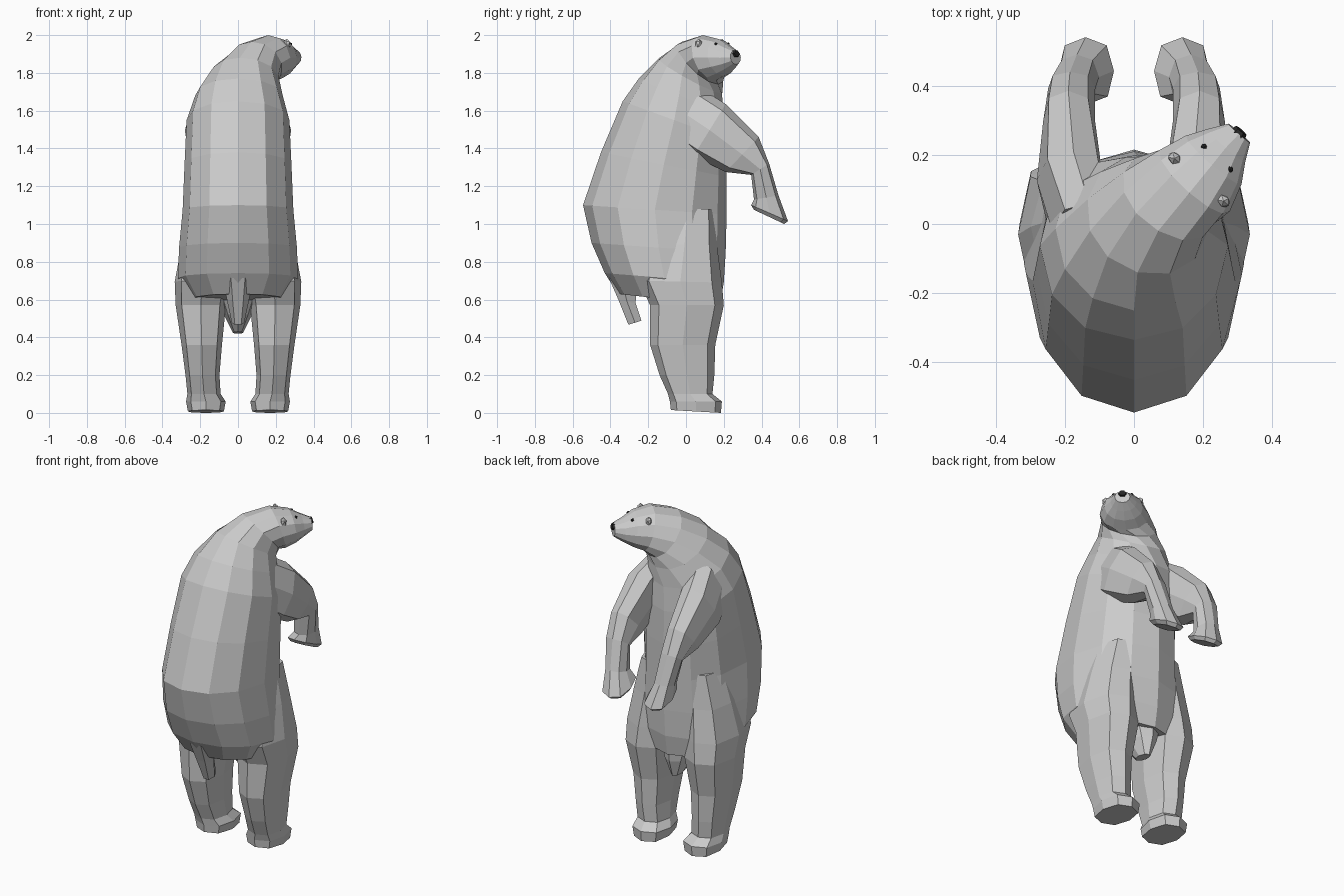
import bpy, bmesh, math
from mathutils import Vector, Matrix

HEAD = -41  # yaw of the turned head, degrees


def finish(name, bm, mat=None):
    bmesh.ops.recalc_face_normals(bm, faces=bm.faces)
    me = bpy.data.meshes.new(name)
    bm.to_mesh(me)
    bm.free()
    ob = bpy.data.objects.new(name, me)
    bpy.context.collection.objects.link(ob)
    if mat:
        me.materials.append(mat)
    return ob


def loft(name, rings, n=12, power=1.0, mirror=False, mat=None):
    """Skin rings given as (front point, back point, half width, yaw).
    A power below 1 makes the section boxier."""
    bm = bmesh.new()
    loops = []
    for f, b, w, yaw in rings:
        f, b = Vector(f), Vector(b)
        c, u = (f + b) / 2, (b - f) / 2
        side = Vector((math.cos(math.radians(yaw)), math.sin(math.radians(yaw)), 0)) * w
        loop = []
        for i in range(n):
            a = 2 * math.pi * i / n
            s, k = math.sin(a), math.cos(a)
            s = math.copysign(abs(s) ** power, s) if abs(s) > 1e-6 else 0
            k = math.copysign(abs(k) ** power, k) if abs(k) > 1e-6 else 0
            loop.append(bm.verts.new(c + side * k + u * s))
        loops.append(loop)
    for p, q in zip(loops, loops[1:]):
        for i in range(n):
            j = (i + 1) % n
            bm.faces.new((p[i], p[j], q[j], q[i]))
    bm.faces.new(loops[0])
    bm.faces.new(loops[-1])
    ob = finish(name, bm, mat)
    if mirror:
        ob.modifiers.new("mirror", 'MIRROR')
    return ob


def blob(name, loc, scale, yaw=HEAD, mat=None):
    bm = bmesh.new()
    m = Matrix.Translation(loc) @ Matrix.Rotation(math.radians(yaw), 4, 'Z') @ Matrix.Diagonal((*scale, 1))
    bmesh.ops.create_icosphere(bm, subdivisions=1, radius=1, matrix=m)
    return finish(name, bm, mat)


dark = bpy.data.materials.new("dark")
dark.diffuse_color = (0.02, 0.02, 0.02, 1)

# Torso, neck and turned head in one skin
loft("body_and_head", [
    ((0, .18, .57), (0, -.36, .63), .25, 0),
    ((0, .20, .69), (0, -.43, .74), .318, 0),
    ((0, .21, .85), (0, -.50, .90), .312, 0),
    ((0, .215, 1.05), (0, -.545, 1.10), .293, 0),
    ((0, .215, 1.25), (0, -.45, 1.38), .283, 0),
    ((0, .21, 1.45), (0, -.335, 1.65), .272, 0),
    ((.01, .20, 1.59), (0, -.25, 1.77), .232, -3),
    ((.07, .19, 1.69), (.01, -.14, 1.88), .18, -15),
    ((.13, .17, 1.74), (.07, -.02, 1.965), .15, -30),
    ((.19, .16, 1.76), (.16, .09, 2.0), .135, HEAD),
    ((.235, .20, 1.785), (.225, .17, 1.98), .107, HEAD),
    ((.27, .235, 1.815), (.265, .22, 1.945), .072, HEAD),
    ((.305, .265, 1.845), (.303, .260, 1.92), .042, HEAD),
], power=.95)

# Groin between the legs
loft("groin", [
    ((0, .17, .64), (0, -.12, .62), .12, 0),
    ((0, .16, .52), (0, -.06, .52), .075, 0),
    ((0, .13, .42), (0, .02, .43), .028, 0),
], n=8)

# Hind legs with feet, thighs blending into the belly
loft("hind_legs", [
    ((.13, .155, 1.08), (.15, -.14, 1.08), .11, 0),
    ((.165, .165, .88), (.175, -.18, .90), .128, 0),
    ((.187, .19, .69), (.187, -.25, .70), .148, 0),
    ((.197, .20, .57), (.197, -.19, .57), .133, 0),
    ((.192, .155, .36), (.192, -.19, .36), .107, 0),
    ((.188, .15, .20), (.188, -.14, .20), .09, 0),
    ((.18, .14, .10), (.18, -.095, .10), .088, 0),
    ((.17, .19, .06), (.17, -.085, .06), .105, 0),
    ((.17, .185, 0), (.17, -.08, .015), .095, 0),
], n=8, power=.8, mirror=True)

# Front legs hanging forward, with paws
loft("front_legs", [
    ((.13, .06, 1.73), (.175, -.09, 1.45), .085, 0),
    ((.175, .21, 1.635), (.195, .04, 1.36), .096, 0),
    ((.19, .385, 1.46), (.185, .21, 1.275), .075, 0),
    ((.185, .44, 1.32), (.175, .345, 1.26), .068, 0),
    ((.165, .49, 1.15), (.155, .36, 1.13), .059, 0),
    ((.14, .54, 1.015), (.136, .345, 1.10), .08, 0),
    ((.137, .52, 1.0), (.132, .36, 1.075), .063, 0),
], n=8, power=.8, mirror=True)

# Tail
loft("tail", [
    ((0, -.25, .65), (0, -.42, .72), .075, 0),
    ((0, -.26, .58), (0, -.365, .60), .057, 0),
    ((0, -.23, .49), (0, -.31, .465), .033, 0),
], n=6)

# Nose
loft("nose", [
    ((.298, .255, 1.88), (.296, .252, 1.924), .027, HEAD),
    ((.312, .273, 1.884), (.308, .268, 1.92), .02, HEAD),
], n=6, mat=dark)

# Ears and eyes on both sides of the head
across = Vector((math.cos(math.radians(HEAD)), math.sin(math.radians(HEAD)), 0))
for s, label in ((-1, "left"), (1, "right")):
    blob(label + "_ear", Vector((.188, .128, 1.953)) + across * s * .094, (.022, .018, .028))
    blob(label + "_eye", Vector((.24, .19, 1.952)) + across * s * .05, (.01, .01, .01), mat=dark)
